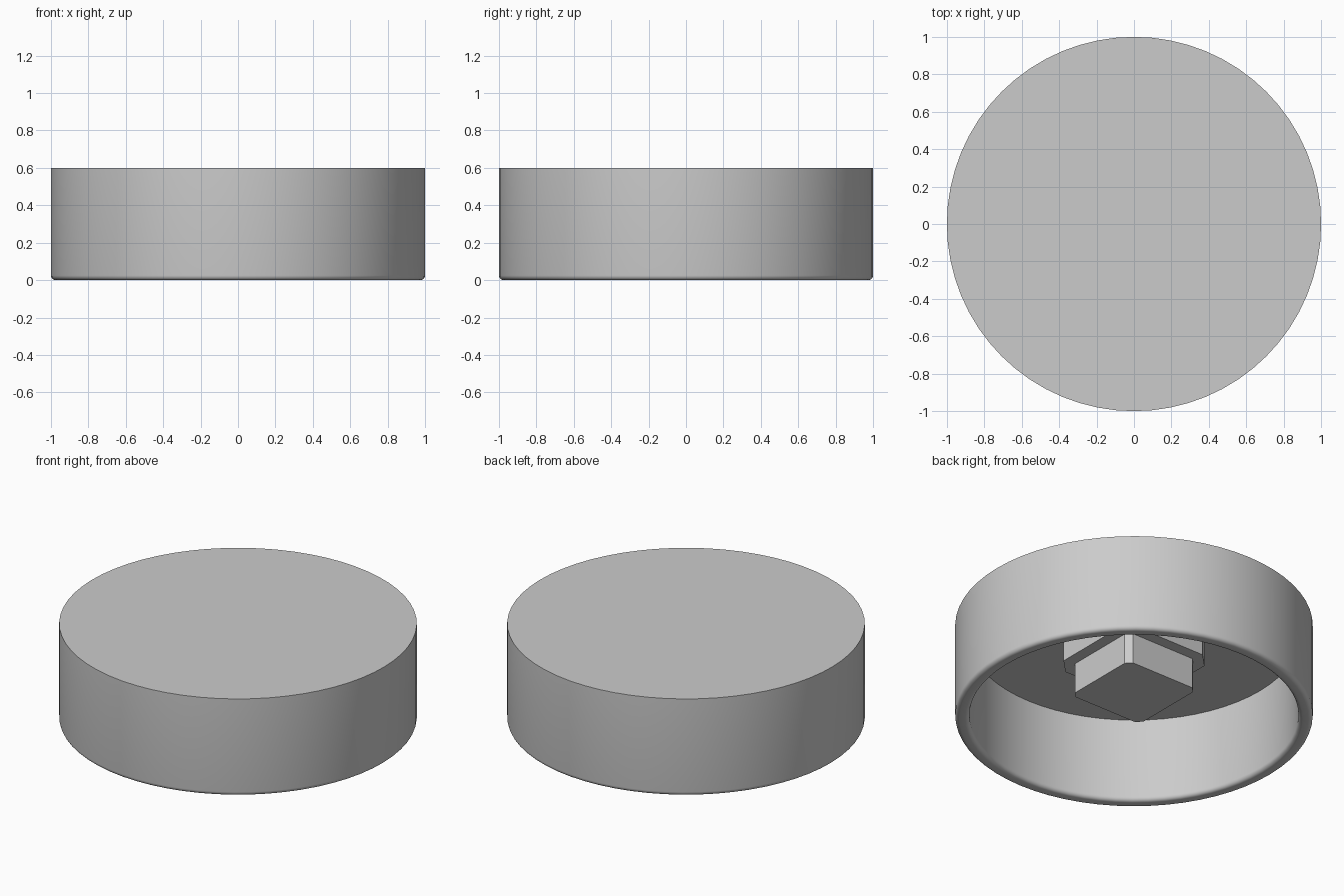
import bpy, bmesh, math
from mathutils import Vector

if "Cube" in bpy.data.objects:
    bpy.data.objects.remove(bpy.data.objects["Cube"], do_unlink=True)

grey = bpy.data.materials.new("light grey")
grey.use_nodes = True
color = (0.6, 0.6, 0.6, 1)
grey.diffuse_color = color
grey.node_tree.nodes["Principled BSDF"].inputs["Base Color"].default_value = color

HEIGHT, CEILING = 0.6, 0.52
OUTER, INNER, FILLET = 1.0, 0.92, 0.025


def finish(bm, name):
    bmesh.ops.recalc_face_normals(bm, faces=bm.faces)
    mesh = bpy.data.meshes.new(name)
    bm.to_mesh(mesh)
    bm.free()
    mesh.materials.append(grey)
    obj = bpy.data.objects.new(name, mesh)
    bpy.context.collection.objects.link(obj)
    return obj


def arc(cx, start, end, steps=5):
    """Quarter round of the rim, as (radius, height) points."""
    angles = [math.radians(start + (end - start) * i / steps) for i in range(steps + 1)]
    return [(cx + FILLET * math.cos(a), FILLET + FILLET * math.sin(a)) for a in angles]


def lathe(name, profile, segments=64):
    bm = bmesh.new()
    verts = [bm.verts.new((r, 0, z)) for r, z in profile]
    edges = [bm.edges.new(pair) for pair in zip(verts, verts[1:])]
    bmesh.ops.spin(bm, geom=verts + edges, cent=(0, 0, 0), axis=(0, 0, 1),
                   angle=2 * math.pi, steps=segments)
    bmesh.ops.remove_doubles(bm, verts=bm.verts, dist=0.0005)
    return finish(bm, name)


def chamfered_block(name, half, chamfer, bottom, top):
    bm = bmesh.new()
    bmesh.ops.create_cube(bm, size=1)
    for v in bm.verts:
        v.co = Vector((v.co.x * 2 * half, v.co.y * 2 * half, top if v.co.z > 0 else bottom))
    upright = [e for e in bm.edges
               if abs(e.verts[0].co.z - e.verts[1].co.z) > 0.01]
    bmesh.ops.bevel(bm, geom=upright, offset=chamfer, segments=1, affect='EDGES')
    return finish(bm, name)


# Hollow round cap, open underneath, with a rounded rim
profile = [(0, HEIGHT), (OUTER, HEIGHT)]
profile += arc(OUTER - FILLET, 0, -90) + arc(INNER + FILLET, -90, -180)
profile += [(INNER, CEILING), (0, CEILING)]
cap = lathe("round_cap", profile)
bpy.ops.object.select_all(action='DESELECT')
cap.select_set(True)
bpy.context.view_layer.objects.active = cap
bpy.ops.object.shade_smooth_by_angle(angle=math.radians(35))

# Stepped mount hanging from the ceiling
chamfered_block("mount_base", 0.32, 0.088, 0.356, CEILING + 0.02)
chamfered_block("mount_stem", 0.25, 0.034, 0.168, 0.37)
